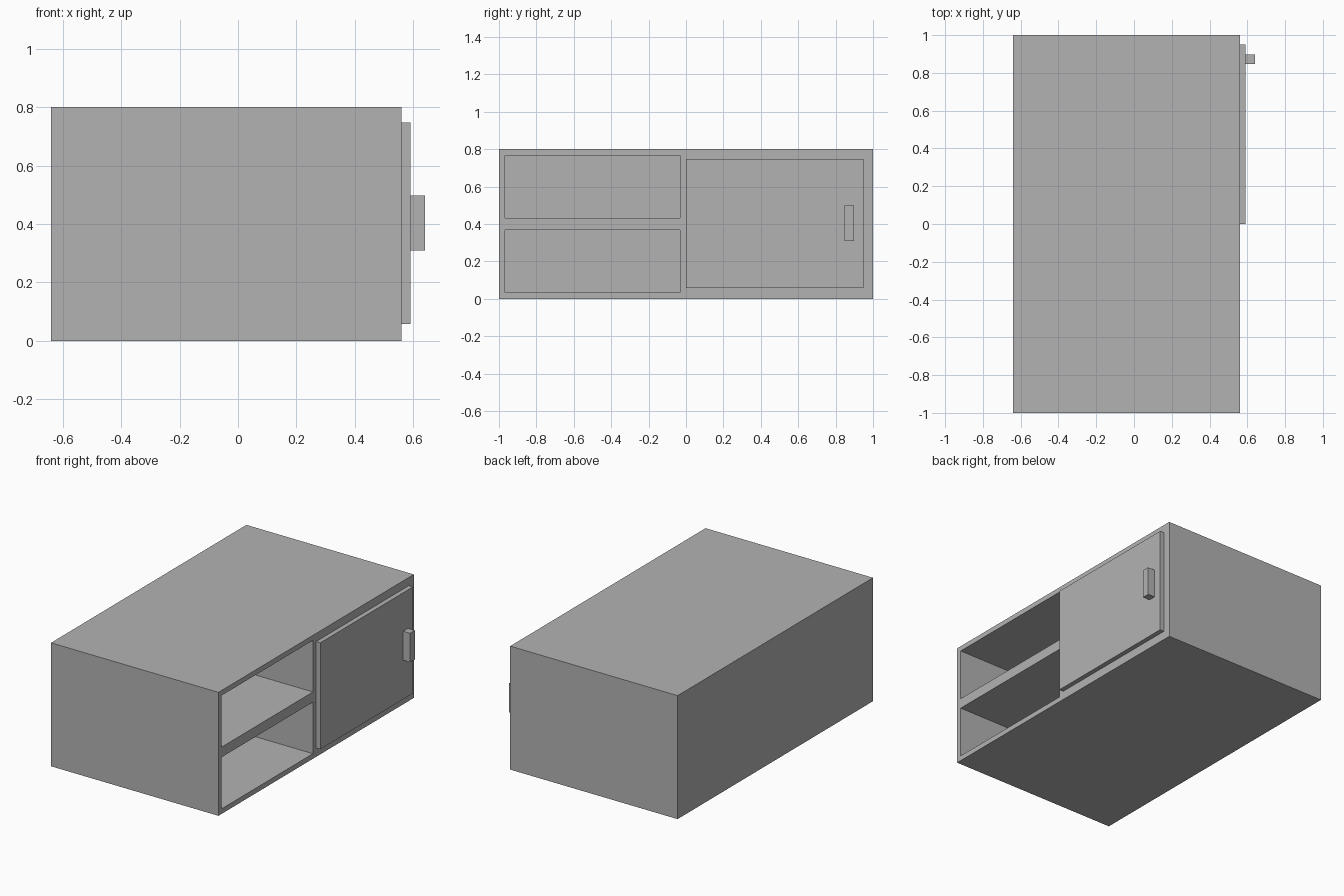
import bpy
import bmesh
from mathutils import Vector

if "Cube" in bpy.data.objects:
    bpy.data.objects.remove(bpy.data.objects["Cube"], do_unlink=True)

# Single plain grey finish
GREY = (0.45, 0.45, 0.45, 1.0)
grey = bpy.data.materials.new("plain_grey")
grey.use_nodes = True
grey.diffuse_color = GREY
for node in grey.node_tree.nodes:
    if node.type == "BSDF_PRINCIPLED":
        node.inputs["Base Color"].default_value = GREY


def box(name, low, high):
    """Flat-shaded box between two opposite corners."""
    low, high = Vector(low), Vector(high)
    bm = bmesh.new()
    bmesh.ops.create_cube(bm, size=1.0)
    bmesh.ops.scale(bm, vec=high - low, verts=bm.verts)
    bmesh.ops.translate(bm, vec=(low + high) / 2, verts=bm.verts)
    mesh = bpy.data.meshes.new(name)
    bm.to_mesh(mesh)
    bm.free()
    mesh.materials.append(grey)
    obj = bpy.data.objects.new(name, mesh)
    bpy.context.collection.objects.link(obj)
    return obj


BACK, FACE = -0.64, 0.56      # carcass extent in x, open side at +x
HEIGHT = 0.8
WALL = 0.033

# Cabinet carcass
carcass = box("cabinet_carcass", (BACK, -1, 0), (FACE, 1, HEIGHT))

# Two stacked shelf compartments cut into the open side
for label, base in (("lower", 0), ("upper", HEIGHT / 2)):
    cutter = box(label + "_compartment_cutter",
                 (BACK + WALL, WALL - 1, base + WALL),
                 (FACE + 0.1, -WALL, base + HEIGHT / 2 - WALL))
    cutter.hide_render = True
    cutter.hide_viewport = True
    cutter.display_type = "WIRE"
    cut = carcass.modifiers.new(label + "_compartment", "BOOLEAN")
    cut.operation = "DIFFERENCE"
    cut.solver = "EXACT"
    cut.object = cutter

# Bake the cuts into the carcass and drop the cutters
bpy.context.view_layer.update()
graph = bpy.context.evaluated_depsgraph_get()
baked = bpy.data.meshes.new_from_object(carcass.evaluated_get(graph))
cutters = [m.object for m in carcass.modifiers]
carcass.modifiers.clear()
carcass.data = baked
for cutter in cutters:
    bpy.data.objects.remove(cutter, do_unlink=True)

# Door panel and its upright handle
box("door", (FACE, 0, 0.057), (FACE + 0.03, 0.95, 0.747))
box("door_handle", (FACE + 0.03, 0.848, 0.31), (FACE + 0.08, 0.897, 0.498))
